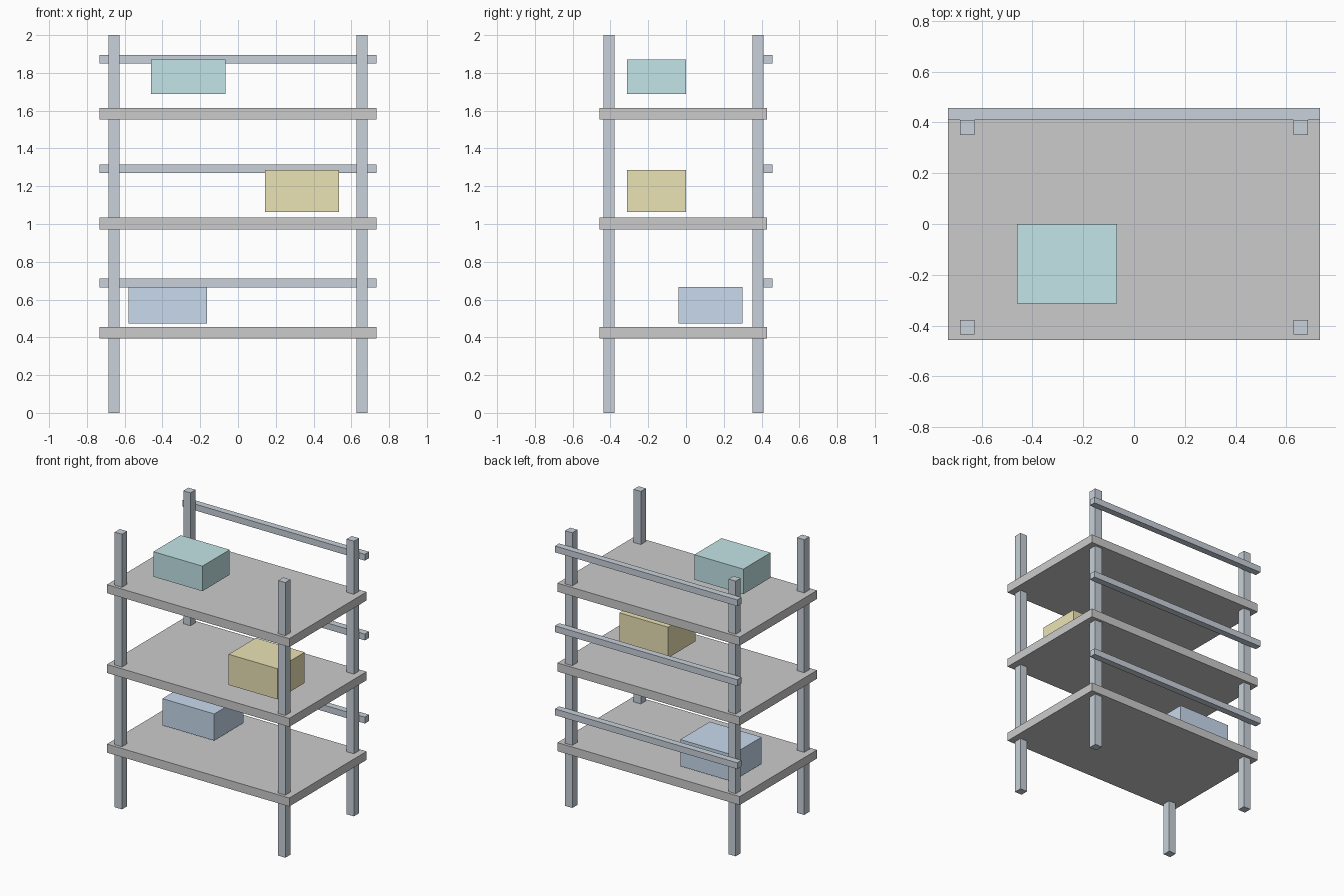
import bpy

if "Cube" in bpy.data.objects:
    bpy.data.objects.remove(bpy.data.objects["Cube"])


def material(name, rgb):
    m = bpy.data.materials.new(name)
    m.diffuse_color = (*rgb, 1.0)
    m.use_nodes = True
    m.node_tree.nodes["Principled BSDF"].inputs["Base Color"].default_value = m.diffuse_color
    return m


def box(name, x, y, z, mat=None):
    """Box spanning the given (min, max) ranges."""
    spans = (x, y, z)
    bpy.ops.mesh.primitive_cube_add(size=1, location=[(a + b) / 2 for a, b in spans])
    ob = bpy.context.object
    ob.name = name
    ob.scale = [b - a for a, b in spans]
    bpy.ops.object.transform_apply(location=False, rotation=False, scale=True)
    if mat:
        ob.data.materials.append(mat)
    return ob


steel = material("steel", (0.58, 0.64, 0.70))
teal = material("teal", (0.55, 0.78, 0.80))
yellow = material("yellow", (0.83, 0.77, 0.46))
blue = material("blue", (0.58, 0.70, 0.85))

HALF_X = 0.733           # half length of shelves and rails
POST_X, POST = 0.657, 0.029

# Four corner posts
for row, y in (("front", -0.407), ("back", 0.38)):
    for side, sx in (("left", -1), ("right", 1)):
        x = sx * POST_X
        box(f"{row}_{side}_post", (x - POST, x + POST), (y - POST, y + POST), (0, 2), steel)

# Shelf boards, each with a rail behind the back posts
levels = (("lower", 0.424, 0.688), ("middle", 1.003, 1.292), ("upper", 1.583, 1.872))
for level, shelf_z, rail_z in levels:
    box(f"{level}_shelf", (-HALF_X, HALF_X), (-0.458, 0.43), (shelf_z - 0.031, shelf_z + 0.031))
    box(f"{level}_back_rail", (-HALF_X, HALF_X), (0.41, 0.458), (rail_z - 0.023, rail_z + 0.023), steel)

# Storage boxes
box("lower_storage_box", (-0.58, -0.163), (-0.04, 0.298), (0.473, 0.667), blue)
box("middle_storage_box", (0.144, 0.536), (-0.313, 0.0), (1.064, 1.287), yellow)
box("upper_storage_box", (-0.461, -0.067), (-0.313, 0.0), (1.689, 1.871), teal)
